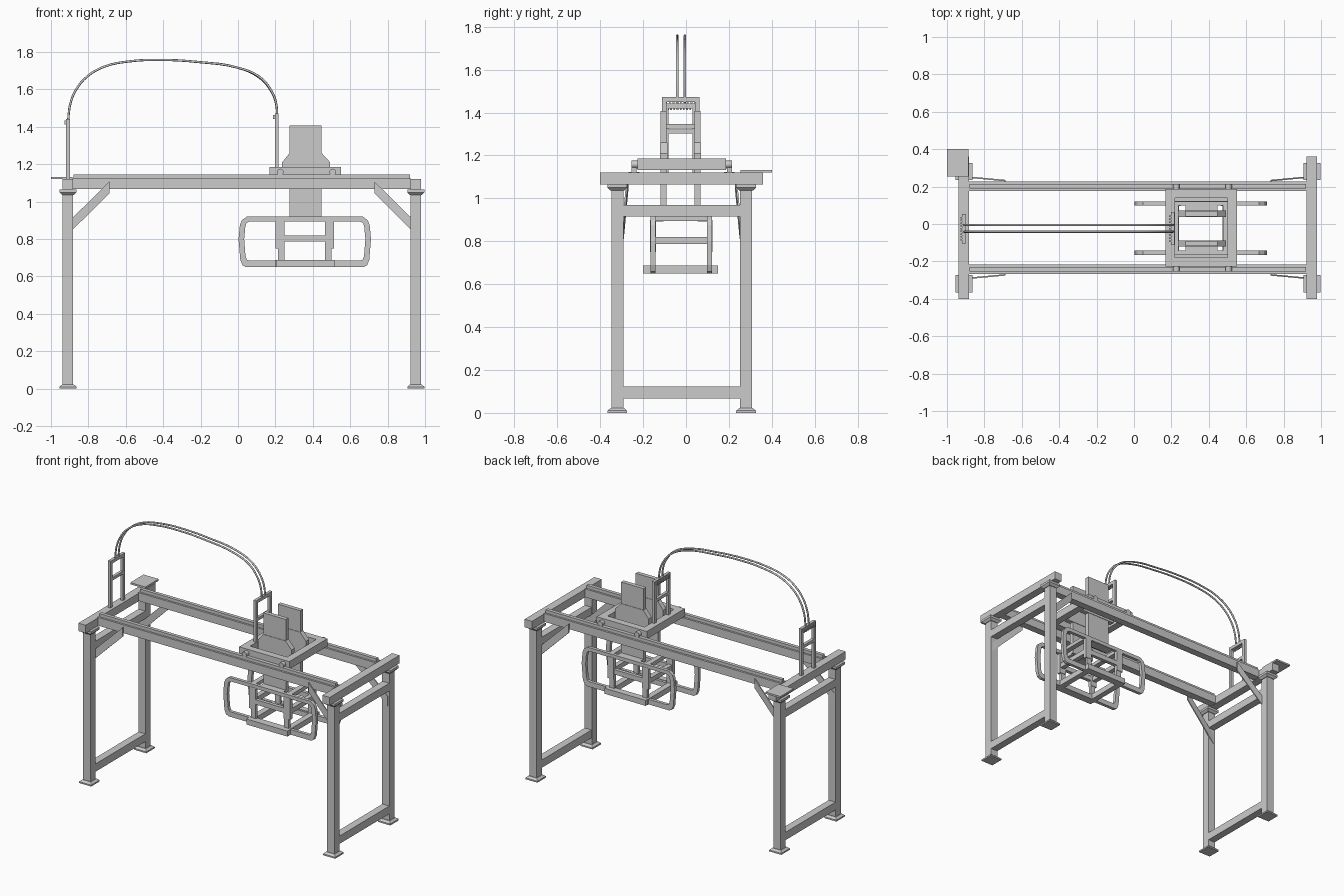
import bpy, bmesh
from mathutils import Vector

if "Cube" in bpy.data.objects:
    bpy.data.objects.remove(bpy.data.objects["Cube"])


def make(name, verts, faces):
    bm = bmesh.new()
    vs = [bm.verts.new(v) for v in verts]
    for f in faces:
        bm.faces.new([vs[i] for i in f])
    bmesh.ops.recalc_face_normals(bm, faces=bm.faces)
    me = bpy.data.meshes.new(name)
    bm.to_mesh(me)
    bm.free()
    ob = bpy.data.objects.new(name, me)
    bpy.context.collection.objects.link(ob)
    return ob


def loft(name, a, b):
    """Solid between two matching outlines."""
    n = len(a)
    sides = [(i, (i + 1) % n, n + (i + 1) % n, n + i) for i in range(n)]
    return make(name, a + b, sides + [tuple(range(n)), tuple(range(n, 2 * n))])


def rect(x, y, z, h):
    return [(x - h, y - h, z), (x + h, y - h, z), (x + h, y + h, z), (x - h, y + h, z)]


def box(name, x0, x1, y0, y1, z0, z1):
    a = [(x0, y0, z0), (x1, y0, z0), (x1, y1, z0), (x0, y1, z0)]
    return loft(name, a, [(x, y, z1) for x, y, z in a])


def slab(name, pts, y0, y1):
    """Extrude an xz outline along y."""
    return loft(name, [(x, y0, z) for x, z in pts], [(x, y1, z) for x, z in pts])


CX, CY = 0.021, -0.02      # centre of the stand
GX, GY = 0.357, -0.022     # centre of the gripper

# Stand: legs, foot plates, top plates, corner braces
for sx, side in ((-1, "left"), (1, "right")):
    lx = CX + sx * 0.93
    for sy, end in ((-1, "front"), (1, "back")):
        ly = CY + sy * 0.30
        tag = f"{side}_{end}"
        box("leg_" + tag, lx - .028, lx + .028, ly - .028, ly + .028, 0.015, 1.045)
        box("foot_plate_" + tag, lx - .046, lx + .046, ly - .046, ly + .046, 0, 0.010)
        loft("foot_taper_" + tag, rect(lx, ly, 0.010, .046), rect(lx, ly, 0.022, .032))
        loft("cap_taper_" + tag, rect(lx, ly, 1.036, .032), rect(lx, ly, 1.05, .046))
        box("cap_plate_" + tag, lx - .046, lx + .046, ly - .046, ly + .046, 1.05, 1.066)
        xa, xb = CX + sx * 0.945, CX + sx * 0.708
        ya, yb = CY + sy * 0.270, CY + sy * 0.248
        prof = [(xa, ya, .81), (xb, yb, 1.045), (xb, yb, 1.108), (xa, ya, .875)]
        loft("brace_" + tag, prof, [(x, y + sy * .008, z) for x, y, z in prof])
    # End frame beams
    box("end_beam_" + side, lx - .028, lx + .028, -0.40, 0.36, 1.065, 1.12)
    box("low_crossbar_" + side, lx - .026, lx + .026, -0.30, 0.26, 0.068, 0.122)
    box("high_crossbar_" + side, lx - .026, lx + .026, -0.30, 0.26, 0.915, 0.968)

# Long beams with running rails
for sy, end in ((-1, "front"), (1, "back")):
    y = CY + sy * 0.222
    box("long_beam_" + end, -0.885, 0.926, y - .025, y + .025, 1.067, 1.124)
    box("rail_" + end, -0.88, 0.92, y - .012, y + .012, 1.124, 1.145)

box("corner_shelf", -1.0, -0.885, 0.255, 0.40, 1.12, 1.132)

# Carriage frame
for sy, end in ((-1, "front"), (1, "back")):
    y = CY + sy * 0.183
    box("carriage_beam_" + end, 0.168, 0.55, y - .024, y + .024, 1.133, 1.186)
for sx, side in ((-1, "left"), (1, "right")):
    x = 0.359 + sx * 0.166
    box("carriage_crossbar_" + side, x - .025, x + .025, -0.18, 0.14, 1.133, 1.186)
# Carriage wheels
for sx in (-1, 1):
    for sy in (-1, 1):
        bm = bmesh.new()
        bmesh.ops.create_cone(bm, cap_ends=True, segments=20, radius1=.018, radius2=.018, depth=.035)
        for v in bm.verts:
            c = v.co.copy()
            v.co = Vector((0.366 + sx * 0.14 + c.x, CY + sy * 0.216 + c.z, 1.158 + c.y))
        bmesh.ops.recalc_face_normals(bm, faces=bm.faces)
        me = bpy.data.meshes.new("wheel")
        bm.to_mesh(me)
        bm.free()
        bpy.context.collection.objects.link(bpy.data.objects.new("wheel", me))

# Lifting plates with flared guide cheeks
for sy, end in ((-1, "front"), (1, "back")):
    y = -0.025 + sy * 0.079
    box("lift_plate_" + end, 0.276, 0.447, y - .014, y + .014, 0.90, 1.407)
    cheek = [(.236, 1.133), (.493, 1.133), (.493, 1.21), (.447, 1.26), (.276, 1.26), (.236, 1.21)]
    slab("guide_cheek_" + end, cheek, y - .017, y + .017)
    ya, yb = sorted((y, GY + sy * 0.14))
    box("lift_foot_" + end, 0.276, 0.447, ya, yb, 0.893, 0.92)

# Gripper: closed rounded loops, front and back
outer = [(.31, .92), (.337, .90), (.347, .875), (.354, .80), (.345, .69), (.333, .66), (.315, .65)]
inner = [(.295, .895), (.312, .885), (.318, .865), (.324, .80), (.317, .71), (.31, .69), (.297, .685)]


def ring(half):
    return [(GX + x, z) for x, z in half] + [(GX - x, z) for x, z in reversed(half)]


def loop(name, y0, y1):
    o, i = ring(outer), ring(inner)
    n = len(o)
    verts = [(x, y, z) for pts, y in ((o, y0), (i, y0), (i, y1), (o, y1)) for x, z in pts]
    faces = []
    for k in range(4):
        for j in range(n):
            a, b, m = k * n, ((k + 1) % 4) * n, (j + 1) % n
            faces.append((a + j, a + m, b + m, b + j))
    return make(name, verts, faces)


for sy, end in ((-1, "front"), (1, "back")):
    y = GY + sy * 0.132
    loop("gripper_loop_" + end, y - .011, y + .011)
    box("gripper_mid_bar_" + end, 0.24, 0.48, y - .012, y + .012, 0.787, 0.82)
    yb = -0.025 + sy * 0.155
    box("gripper_base_bar_" + end, 0.203, 0.517, yb - .02, yb + .02, 0.65, 0.688)
    for sx, side in ((-1, "left"), (1, "right")):
        x = GX + sx * 0.132
        xi = GX + sx * 0.126
        box(f"gripper_post_{side}_{end}", x - .024, x + .024, y - .013, y + .013, 0.75, 0.90)
        box(f"gripper_pin_{side}_{end}", xi - .018, xi + .018, y - .010, y + .010, 0.67, 0.75)

# Gripper cross members
for sx, side in ((-1, "left"), (1, "right")):
    x = GX + sx * 0.137
    box("gripper_top_tie_" + side, x - .018, x + .018, GY - .13, GY + .13, 0.895, 0.92)
    box("gripper_mid_tie_" + side, x - .016, x + .016, GY - .13, GY + .13, 0.787, 0.82)
    box("gripper_base_tie_" + side, x - .02, x + .02, -0.18, 0.13, 0.65, 0.688)


# Ladder frames that hold the cable ends
def ladder(tag, x, z0, z1, half, zm):
    y = -0.025
    for sy, end in ((-1, "front"), (1, "back")):
        yy = y + sy * (half - .011)
        box(f"{tag}_post_{end}", x - .01, x + .01, yy - .011, yy + .011, z0, z1)
    box(tag + "_top_bar", x - .01, x + .01, y - half, y + half, z1 - .022, z1)
    box(tag + "_mid_bar", x - .01, x + .01, y - half + .01, y + half - .01, zm - .01, zm + .01)
    # Clip comb
    for k in range(9):
        yk = y + (k - 4) * half * 0.19
        box(tag + "_clip", x - .019, x - .008, yk - .004, yk + .004, z1 - .03, z1 - .008)


ladder("left_ladder", -0.909, 1.12, 1.442, 0.078, 1.312)
ladder("carriage_ladder", 0.207, 1.186, 1.472, 0.088, 1.336)

# Arched cables
path = [(-.908, 1.43), (-.905, 1.47), (-.896, 1.525), (-.865, 1.60), (-.805, 1.67), (-.714, 1.722),
        (-.58, 1.75), (-.42, 1.758), (-.206, 1.746), (0, 1.716), (.115, 1.667), (.18, 1.59),
        (.205, 1.52), (.209, 1.45)]
for k, y in enumerate((-0.041, -0.005)):
    cu = bpy.data.curves.new(f"cable_{k + 1}", 'CURVE')
    cu.dimensions = '3D'
    cu.bevel_depth = 0.006
    cu.bevel_resolution = 2
    cu.resolution_u = 4
    cu.use_fill_caps = True
    sp = cu.splines.new('BEZIER')
    sp.bezier_points.add(len(path) - 1)
    for bp, (x, z) in zip(sp.bezier_points, path):
        bp.co = (x, y, z - (0.004 * k if x > 0 else 0))
        bp.handle_left_type = bp.handle_right_type = 'AUTO'
    bpy.context.collection.objects.link(bpy.data.objects.new(f"cable_{k + 1}", cu))
